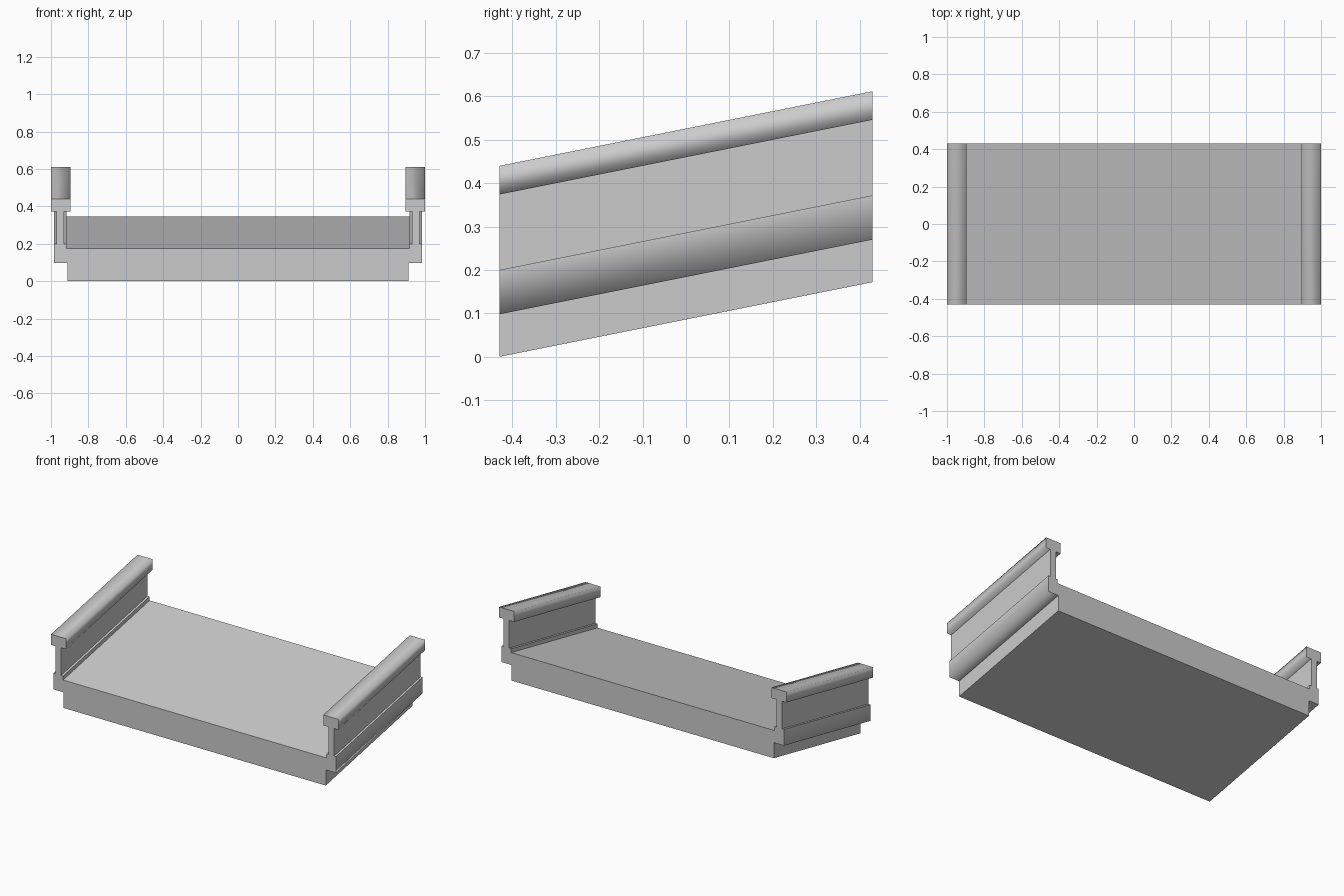
import bpy
import bmesh

if "Cube" in bpy.data.objects:
    bpy.data.objects.remove(bpy.data.objects["Cube"])

HALF_LENGTH = 0.43
SLOPE = 0.2

# Single concrete colour
concrete = bpy.data.materials.new("concrete_grey")
concrete.use_nodes = True
colour = (0.6, 0.6, 0.6, 1)
concrete.diffuse_color = colour
concrete.node_tree.nodes["Principled BSDF"].inputs["Base Color"].default_value = colour


def ramp_extrusion(name, profile, smooth_rule=None, open_sides=()):
    """Sweep a closed x-z profile along the sloping deck direction.

    smooth_rule picks the long faces to shade smooth, open_sides skips buried ones.
    """
    bm = bmesh.new()
    rise = 2 * HALF_LENGTH * SLOPE
    front = [bm.verts.new((x, -HALF_LENGTH, z)) for x, z in profile]
    back = [bm.verts.new((x, HALF_LENGTH, z + rise)) for x, z in profile]
    bm.faces.new(front)
    bm.faces.new(back[::-1])
    n = len(profile)
    for i in range(n):
        if i in open_sides:
            continue
        j = (i + 1) % n
        face = bm.faces.new((front[i], back[i], back[j], front[j]))
        if smooth_rule:
            face.smooth = smooth_rule(profile[i], profile[j])
    bmesh.ops.recalc_face_normals(bm, faces=bm.faces)
    mesh = bpy.data.meshes.new(name)
    bm.to_mesh(mesh)
    bm.free()
    mesh.materials.append(concrete)
    obj = bpy.data.objects.new(name, mesh)
    bpy.context.collection.objects.link(obj)
    return obj


def rectangle(x0, x1, z0, z1):
    return [(x0, z0), (x1, z0), (x1, z1), (x0, z1)]


# Deck slab with overhanging side ledges and raised kerbs
half = [(0.912, 0), (0.912, 0.098), (0.983, 0.098), (0.983, 0.2),
        (0.916, 0.2), (0.916, 0.175)]
slab = half + [(-x, z) for x, z in reversed(half)]


def ledge_side(a, b):
    """Outer face and underside of each ledge."""
    return max(abs(a[0]), abs(b[0])) > 0.95 and min(a[1], b[1]) < 0.15


ramp_extrusion("deck_slab", slab, ledge_side)

# Parapet walls and their cap rails on both sides
for side, sign in (("left", 1), ("right", -1)):
    wall = rectangle(sign * 0.93, sign * 0.97, 0.2, 0.374)
    ramp_extrusion(side + "_parapet_wall", wall, open_sides=(0, 2))
    rail = rectangle(sign * 0.895, sign * 1.0, 0.374, 0.44)
    ramp_extrusion(side + "_cap_rail", rail, lambda a, b: True)
